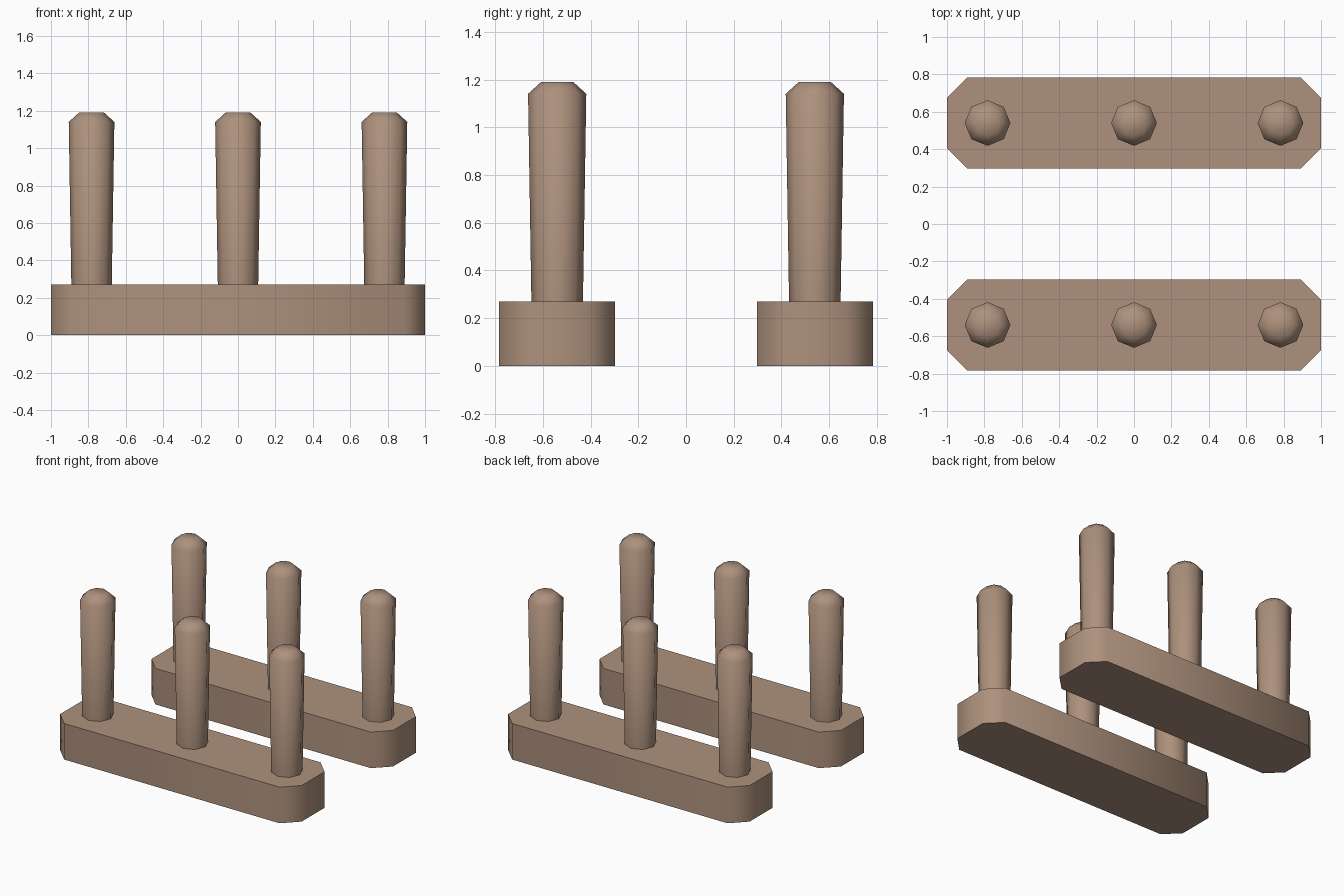
import bpy
import bmesh
from math import cos, sin, pi, radians

cube = bpy.data.objects.get("Cube")
if cube:
    bpy.data.objects.remove(cube, do_unlink=True)

# Single wood colour
COLOR = (0.42, 0.285, 0.205, 1.0)
wood = bpy.data.materials.new("light_brown_wood")
wood.use_nodes = True
wood.diffuse_color = COLOR
wood.node_tree.nodes["Principled BSDF"].inputs["Base Color"].default_value = COLOR


def loft(name, rings, location):
    """Skin stacked outlines, cap both ends, shade smooth with sharp rims."""
    bm = bmesh.new()
    loops = [[bm.verts.new(p) for p in ring] for ring in rings]
    for low, high in zip(loops, loops[1:]):
        for i in range(len(low)):
            j = (i + 1) % len(low)
            bm.faces.new((low[i], low[j], high[j], high[i]))
    bm.faces.new(loops[0][::-1])
    bm.faces.new(loops[-1])
    mesh = bpy.data.meshes.new(name)
    bm.to_mesh(mesh)
    bm.free()
    mesh.materials.append(wood)
    obj = bpy.data.objects.new(name, mesh)
    obj.location = location
    bpy.context.collection.objects.link(obj)
    bpy.ops.object.select_all(action='DESELECT')
    obj.select_set(True)
    bpy.context.view_layer.objects.active = obj
    bpy.ops.object.shade_smooth_by_angle(angle=radians(60))
    return obj


# Plank outline with clipped corners, counter-clockwise
LENGTH, WIDTH, HEIGHT, CLIP = 1.0, 0.243, 0.27, 0.108
quarter = [(LENGTH, WIDTH - CLIP), (LENGTH - CLIP, WIDTH)]
outline = quarter + [(-x, y) for x, y in quarter[::-1]]
outline += [(-x, -y) for x, y in outline]

# Peg profile: radius and height, flaring upward to a bevelled tip
PEG = [(0.108, HEIGHT), (0.122, 1.14), (0.067, 1.19)]
SIDES = 8


def peg_ring(radius, z):
    angles = [2 * pi * i / SIDES for i in range(SIDES)]
    return [(radius * cos(a), radius * sin(a), z) for a in angles]


for row, y in (("front", -0.54), ("back", 0.54)):
    plank = [[(px, py, z) for px, py in outline] for z in (0, HEIGHT)]
    loft(row + "_plank", plank, (0, y, 0))
    for side, x in (("right", -0.783), ("middle", 0), ("left", 0.783)):
        loft(f"{row}_{side}_peg", [peg_ring(r, z) for r, z in PEG], (x, y, 0))
